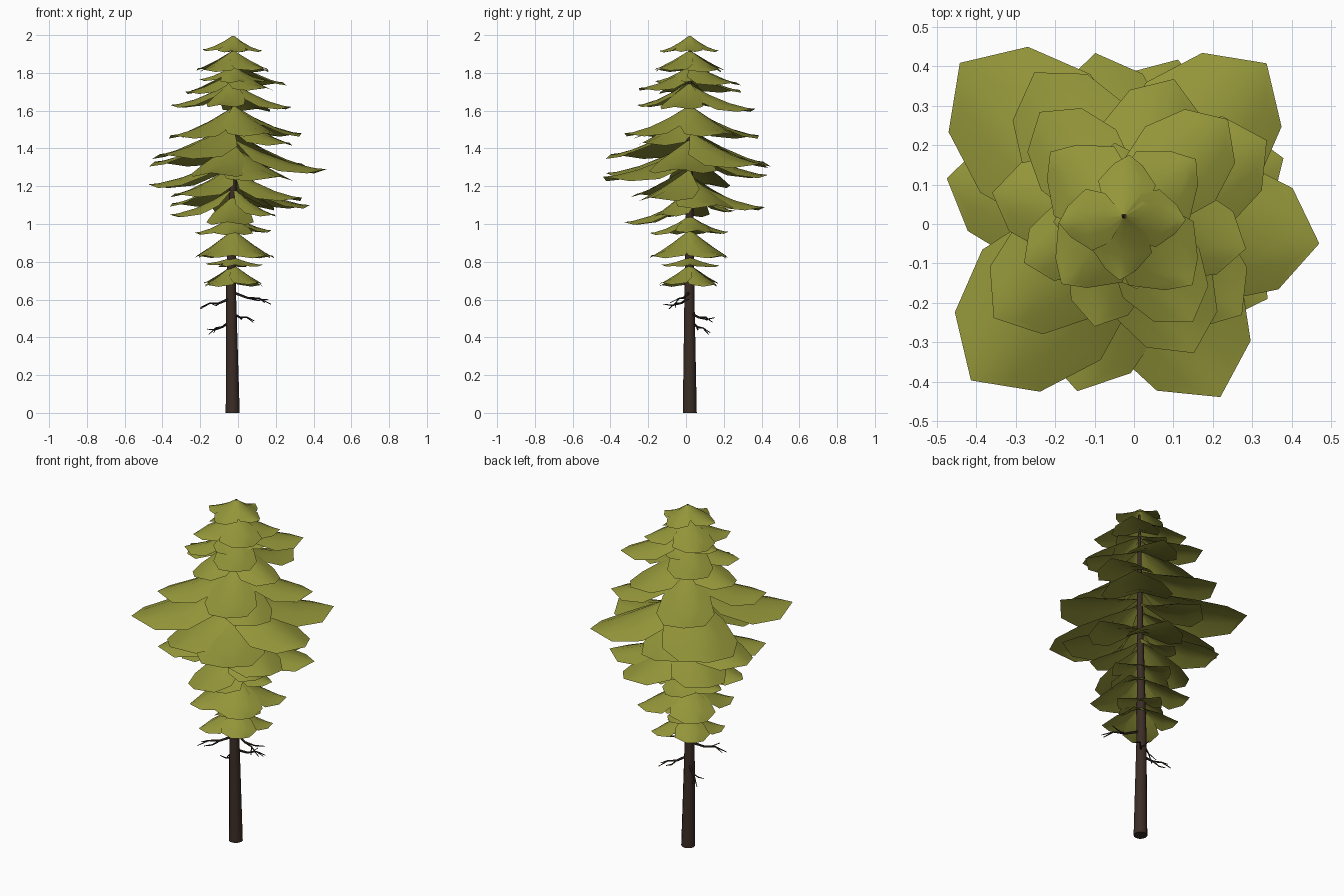
import bpy, bmesh, math, random
from mathutils import Vector

if "Cube" in bpy.data.objects:
    bpy.data.objects.remove(bpy.data.objects["Cube"])

random.seed(4)
CX, CY = -0.025, 0.02          # trunk axis


def material(name, rgb):
    m = bpy.data.materials.new(name)
    m.diffuse_color = (*rgb, 1)
    m.use_nodes = True
    m.node_tree.nodes["Principled BSDF"].inputs["Base Color"].default_value = m.diffuse_color
    return m


LEAF = material("leaf green", (0.295, 0.305, 0.042))
BARK = material("dark bark", (0.045, 0.026, 0.019))
TWIG = material("dead twig", (0.030, 0.020, 0.015))


def finish(bm, name, mat, angle=60):
    me = bpy.data.meshes.new(name)
    bm.to_mesh(me)
    bm.free()
    me.materials.append(mat)
    ob = bpy.data.objects.new(name, me)
    bpy.context.collection.objects.link(ob)
    bpy.ops.object.select_all(action='DESELECT')
    ob.select_set(True)
    bpy.context.view_layer.objects.active = ob
    bpy.ops.object.shade_smooth_by_angle(angle=math.radians(angle))
    return ob


def tube(bm, pts, radii, sides):
    """Tapered tube through a path, capped at both ends."""
    pts = [Vector(p) for p in pts]
    rings = []
    for i, p in enumerate(pts):
        d = (pts[min(i + 1, len(pts) - 1)] - pts[max(i - 1, 0)]).normalized()
        q = Vector((0, 0, 1)).rotation_difference(d)
        rings.append([bm.verts.new(p + q @ Vector((radii[i] * math.cos(a), radii[i] * math.sin(a), 0)))
                      for a in (k * math.tau / sides for k in range(sides))])
    for a, b in zip(rings, rings[1:]):
        for k in range(sides):
            j = (k + 1) % sides
            bm.faces.new((a[k], a[j], b[j], b[k]))
    bm.faces.new(rings[0][::-1])
    bm.faces.new(rings[-1])


# Trunk
bm = bmesh.new()
tube(bm, [(CX - .003, CY, 0), (CX - .012, CY - .002, .65), (CX, CY, 1.3), (CX + .005, CY, 1.96)],
     [.037, .026, .017, .006], 12)
finish(bm, "trunk", BARK)

# Dead twigs: start height, tip, each with two side forks
bm = bmesh.new()
for z0, tip in ((.61, (-.20, -.09, .55)), (.64, (.175, -.06, .575)),
                (.49, (-.155, .12, .415)), (.53, (.08, .14, .48))):
    a, e = Vector((CX - .008, CY, z0)), Vector(tip)
    d = e - a
    side = Vector((-d.y, d.x, 0)) * .3
    m1 = a + d * .4 + Vector((0, 0, -.005))
    m2 = a + d * .7 + Vector((0, 0, .012))
    tube(bm, [a, m1, m2, e], [.008, .006, .004, .002], 5)
    tube(bm, [m1, m1 + d * .2 + side * .5, m1 + d * .42 + side + Vector((0, 0, .02))], [.005, .004, .002], 4)
    tube(bm, [m2, m2 + d * .2 - side * .5 + Vector((0, 0, -.01))], [.004, .002], 4)
finish(bm, "dead_twigs", TWIG)


def frond(bm, az, r, z0, z1, width, shoulder, sag):
    """Arched drooping leaf sheet, rising to the trunk, pointed at the tip."""
    u = Vector((math.cos(az), math.sin(az), 0))
    v = Vector((-u.y, u.x, 0))
    base = Vector((CX, CY, 0))
    # rows: position, half width, side droop
    rows = ((.03, .08, .1), (.3, .80, 1), (.6, 1.0, 1), (.87, shoulder, .6))
    grid = []
    for t, w, droop in rows:
        row = []
        for s in (-1, -.5, 0, .5, 1):
            p = base + u * (r * (t - .06 * s * s * w)) + v * (s * w * width * r)
            p.z = z1 + (z0 - z1) * (1 - t) ** 1.6 - sag * droop * abs(s) ** 1.5 * width * r
            row.append(bm.verts.new(p))
        grid.append(row)
    for a, b in zip(grid, grid[1:]):
        for i in range(4):
            bm.faces.new((a[i], b[i], b[i + 1], a[i + 1]))
    tip = bm.verts.new(base + u * r + Vector((0, 0, z1)))
    for i in range(4):
        bm.faces.new((grid[-1][i], tip, grid[-1][i + 1]))


# Small tiers at the top and bottom, alternately square and diagonal:
# top height, tip height, radius, turn
bm = bmesh.new()
for z0, z1, r, turn in ((2.0, 1.92, .165, 0), (1.92, 1.82, .245, 43), (1.84, 1.76, .19, 5),
                        (1.045, .96, .21, 5), (.97, .835, .27, 45),
                        (.825, .787, .155, 2), (.785, .685, .20, 45)):
    for k in range(4):
        frond(bm, math.radians(turn + 90 * k + random.uniform(-7, 7)), r * random.uniform(.94, 1.03),
              z0, z1 + random.uniform(-.008, .008), .47, .5, .24)

# Large tiers: drop from trunk to tip, then direction, reach and tip height of each frond
LARGE = ((.11, ((43, .36, 1.75), (129, .34, 1.71), (205, .28, 1.70), (-57, .32, 1.72))),
         (.13, ((-15, .32, 1.62), (70, .37, 1.61), (170, .34, 1.63), (-105, .29, 1.63))),
         (.15, ((28, .41, 1.48), (122, .43, 1.47), (218, .42, 1.47), (-63, .39, 1.48))),
         (.17, ((137, .57, 1.33), (47, .53, 1.32), (-133, .57, 1.37), (-40, .39, 1.43))),
         (.16, ((-62, .52, 1.25), (100, .42, 1.26), (168, .46, 1.21), (-8, .50, 1.29), (-105, .46, 1.27))),
         (.15, ((71, .42, 1.09), (20, .43, 1.10), (-30, .42, 1.14), (140, .42, 1.11), (222, .42, 1.16))),
         (.14, ((-95, .35, 1.01), (185, .34, 1.05), (-35, .27, 1.05), (100, .24, 1.07))))
for drop, fronds in LARGE:
    for az, r, z in fronds:
        frond(bm, math.radians(az), r, z + drop, z, .36, .72, .26)
finish(bm, "foliage", LEAF, 50)
